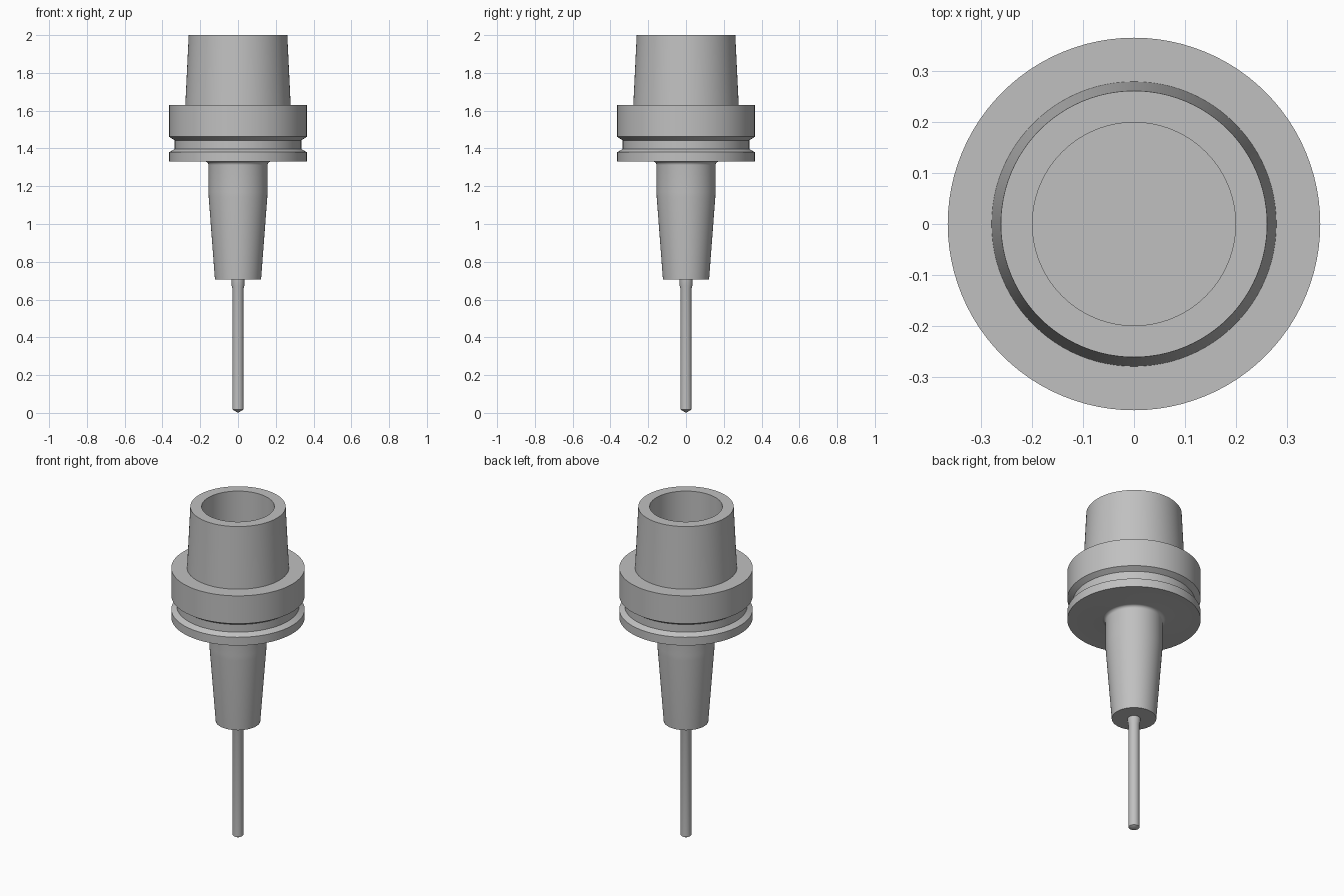
import bpy
import bmesh
import math

cube = bpy.data.objects.get("Cube")
if cube:
    bpy.data.objects.remove(cube, do_unlink=True)

SEGMENTS = 96

steel = bpy.data.materials.new("brushed_steel_grey")
steel.use_nodes = True
colour = (0.53, 0.53, 0.53, 1)
steel.diffuse_color = colour
steel.node_tree.nodes["Principled BSDF"].inputs["Base Color"].default_value = colour


def lathe(name, profile):
    """Spin a bottom-to-top (radius, height) outline around the z axis."""
    bm = bmesh.new()
    verts = [bm.verts.new((r, 0, z)) for r, z in profile]
    edges = [bm.edges.new(pair) for pair in zip(verts, verts[1:])]
    bmesh.ops.spin(bm, geom=verts + edges, axis=(0, 0, 1), cent=(0, 0, 0),
                   angle=math.tau, steps=SEGMENTS, use_duplicate=False)
    bmesh.ops.remove_doubles(bm, verts=bm.verts, dist=1e-5)
    bmesh.ops.recalc_face_normals(bm, faces=bm.faces)
    mesh = bpy.data.meshes.new(name)
    bm.to_mesh(mesh)
    bm.free()
    mesh.materials.append(steel)
    obj = bpy.data.objects.new(name, mesh)
    bpy.context.collection.objects.link(obj)
    bpy.ops.object.select_all(action="DESELECT")
    obj.select_set(True)
    bpy.context.view_layer.objects.active = obj
    bpy.ops.object.shade_smooth_by_angle(angle=math.radians(25))
    return obj


# Slim cutting tool with a shallow pointed tip and a slightly flared root
lathe("cutting_tool", [
    (0, 0), (0.03, 0.018), (0.03, 0.66), (0.034, 0.675), (0.035, 0.71), (0, 0.71),
])

# Tapered nose, with a small fillet where it meets the flange
fillet = [(0.174 - 0.018 * math.cos(a), 1.312 + 0.018 * math.sin(a))
          for a in (math.radians(d) for d in range(0, 91, 15))]
nose = [(0, 0.705), (0.122, 0.705), (0.155, 1.14), (0.156, 1.17)] + fillet

# Grooved flange
flange = [
    (0.365, 1.33), (0.365, 1.38), (0.335, 1.397), (0.335, 1.443),
    (0.365, 1.462), (0.365, 1.63),
]

# Hollow tapered shank
shank = [(0.279, 1.63), (0.261, 2), (0.199, 2), (0.199, 1.56), (0, 1.56)]

lathe("tool_holder", nose + flange + shank)
